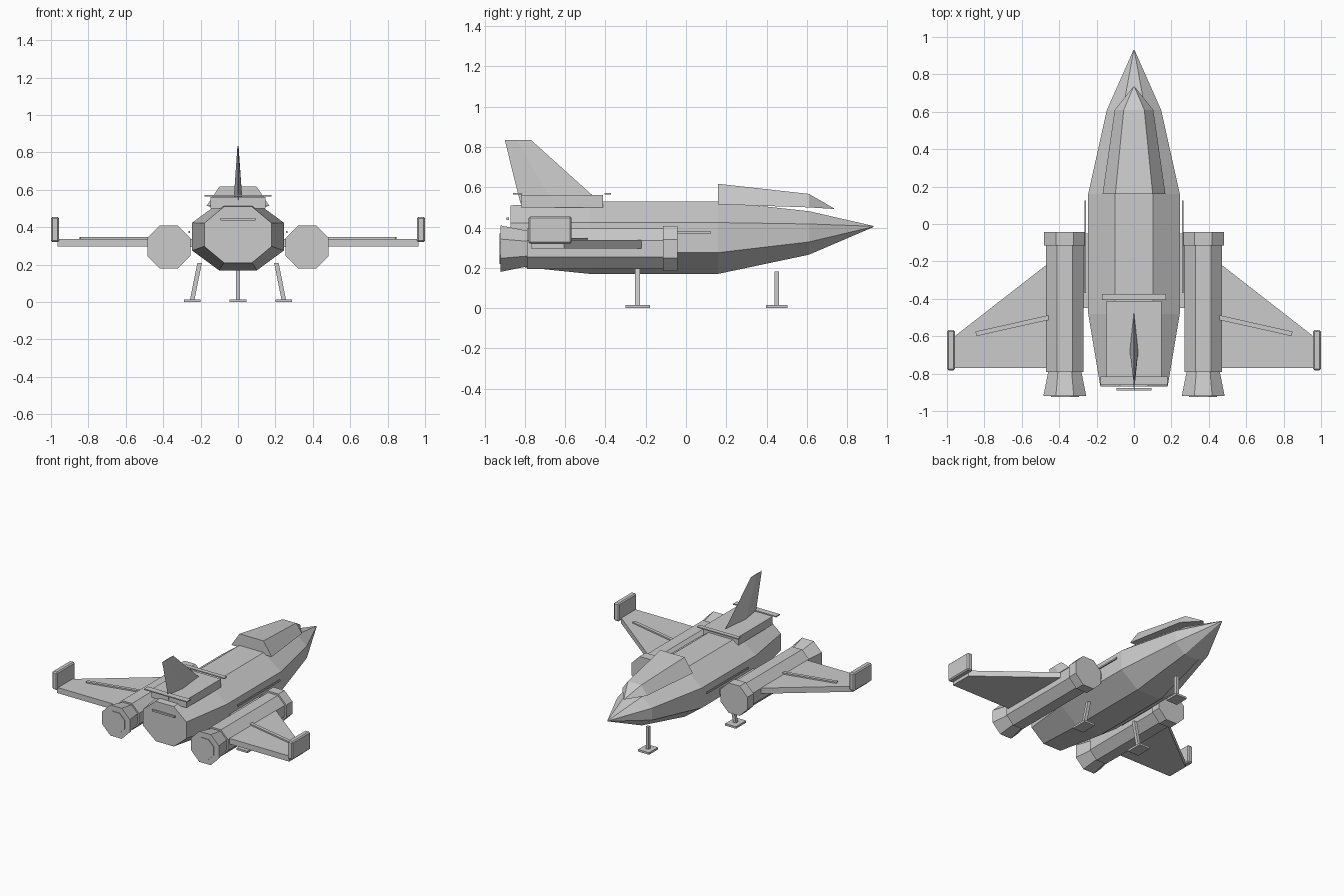
import bpy, bmesh, math
from mathutils import Matrix

if "Cube" in bpy.data.objects:
    bpy.data.objects.remove(bpy.data.objects["Cube"])


def finish(name, bm, mirror=False, bevel=0):
    """Turn a bmesh into a named flat-shaded object, optionally mirrored over x."""
    bmesh.ops.recalc_face_normals(bm, faces=bm.faces)
    me = bpy.data.meshes.new(name)
    bm.to_mesh(me)
    bm.free()
    ob = bpy.data.objects.new(name, me)
    bpy.context.collection.objects.link(ob)
    if bevel:
        m = ob.modifiers.new("bevel", 'BEVEL')
        m.width, m.segments = bevel, 1
    if mirror:
        m = ob.modifiers.new("mirror", 'MIRROR')
        m.use_mirror_merge = False
    return ob


def loft(name, rings, **kw):
    """Skin closed rings of equal point count and cap both ends."""
    bm = bmesh.new()
    loops = [[bm.verts.new(p) for p in ring] for ring in rings]
    n = len(loops[0])
    for a, b in zip(loops, loops[1:]):
        for i in range(n):
            j = (i + 1) % n
            bm.faces.new((a[i], a[j], b[j], b[i]))
    bm.faces.new(loops[0])
    bm.faces.new(loops[-1])
    return finish(name, bm, **kw)


def octagon(x, y, z, hw, hh):
    """Flat-topped octagon across y with half width hw and half height hh."""
    k = 1 / math.cos(math.pi / 8)
    return [(x + hw * k * math.cos(a), y, z + hh * k * math.sin(a))
            for a in (math.pi / 8 + i * math.pi / 4 for i in range(8))]


def box(name, x, y, z, rot=0, **kw):
    """Box from (min, max) ranges, optionally turned about z."""
    size = [b - a for a, b in (x, y, z)]
    mid = [(a + b) / 2 for a, b in (x, y, z)]
    bm = bmesh.new()
    bmesh.ops.create_cube(bm, size=1, matrix=Matrix.Translation(mid)
                          @ Matrix.Rotation(rot, 4, 'Z') @ Matrix.Diagonal((*size, 1)))
    return finish(name, bm, **kw)


# Fuselage with pointed nose
loft("fuselage", [octagon(0, y, z, w, h) for y, z, w, h in (
    (-0.87, 0.36, 0.18, 0.15), (-0.48, 0.35, 0.245, 0.18), (0.16, 0.35, 0.245, 0.18),
    (0.61, 0.373, 0.145, 0.108), (0.93, 0.405, 0.003, 0.003))])

# Canopy
loft("canopy", [[(-w, y, b), (w, y, b), (t, y, h), (-t, y, h)] for y, w, t, b, h in (
    (0.16, 0.168, 0.1, 0.515, 0.617), (0.61, 0.103, 0.055, 0.5, 0.567),
    (0.735, 0.003, 0.002, 0.492, 0.495))])

# Engine pods: body, intake ring, flared nozzle, exhaust disc
for name, a, ra, b, rb in (("engine_body", -0.79, 0.1, -0.06, 0.1),
                           ("intake_ring", -0.115, 0.112, -0.042, 0.112),
                           ("nozzle", -0.92, 0.115, -0.785, 0.088),
                           ("exhaust_disc", -0.926, 0.075, -0.918, 0.075)):
    loft(name, [octagon(0.37, a, 0.295, ra, ra), octagon(0.37, b, 0.295, rb, rb)], mirror=True)
box("engine_pylon", (0.2, 0.3), (-0.45, -0.05), (0.295, 0.337), mirror=True)

# Wings with tip plates and raised strips
outline = [(0.4, -0.77), (0.965, -0.77), (0.965, -0.605), (0.47, -0.22), (0.4, -0.165)]
outline[-1] = (0.4, -0.22)
loft("wing", [[(x, y, z) for x, y in outline] for z in (0.296, 0.338)], mirror=True)
box("wing_tip", (0.957, 1.0), (-0.782, -0.568), (0.32, 0.455), mirror=True, bevel=0.008)
box("wing_strip", (0.44, 0.85), (-0.555, -0.53), (0.333, 0.348), rot=-0.22, mirror=True)

# Dorsal platform with edge strips
box("dorsal_block", (-0.147, 0.147), (-0.82, -0.412), (0.5, 0.562))
box("dorsal_front_strip", (-0.17, 0.17), (-0.405, -0.373), (0.564, 0.572))
box("dorsal_rear_strip", (-0.178, 0.178), (-0.86, -0.815), (0.564, 0.572))

# Tail fin with diamond section
loft("tail_fin", [[(0, f, z), (w, m, z), (0, r, z), (-w, m, z)] for z, f, m, r, w in (
    (0.52, -0.42, -0.66, -0.822, 0.025), (0.835, -0.77, -0.84, -0.9, 0.003))])

# Hull trim strips
box("side_strip", (0.256, 0.264), (-0.37, 0.125), (0.37, 0.381), mirror=True)
box("rear_strip", (-0.093, 0.093), (-0.89, -0.878), (0.437, 0.449))

# Landing gear
box("front_leg", (-0.011, 0.011), (0.439, 0.462), (0.01, 0.182))
box("front_foot", (-0.046, 0.046), (0.398, 0.504), (0, 0.015))
s = 0.012
loft("rear_leg", [[(x - s, -0.24 - s, z), (x + s, -0.24 - s, z), (x + s, -0.24 + s, z),
                   (x - s, -0.24 + s, z)] for x, z in ((0.245, 0.01), (0.205, 0.21))], mirror=True)
box("rear_foot", (0.2, 0.29), (-0.301, -0.179), (0, 0.015), mirror=True)
